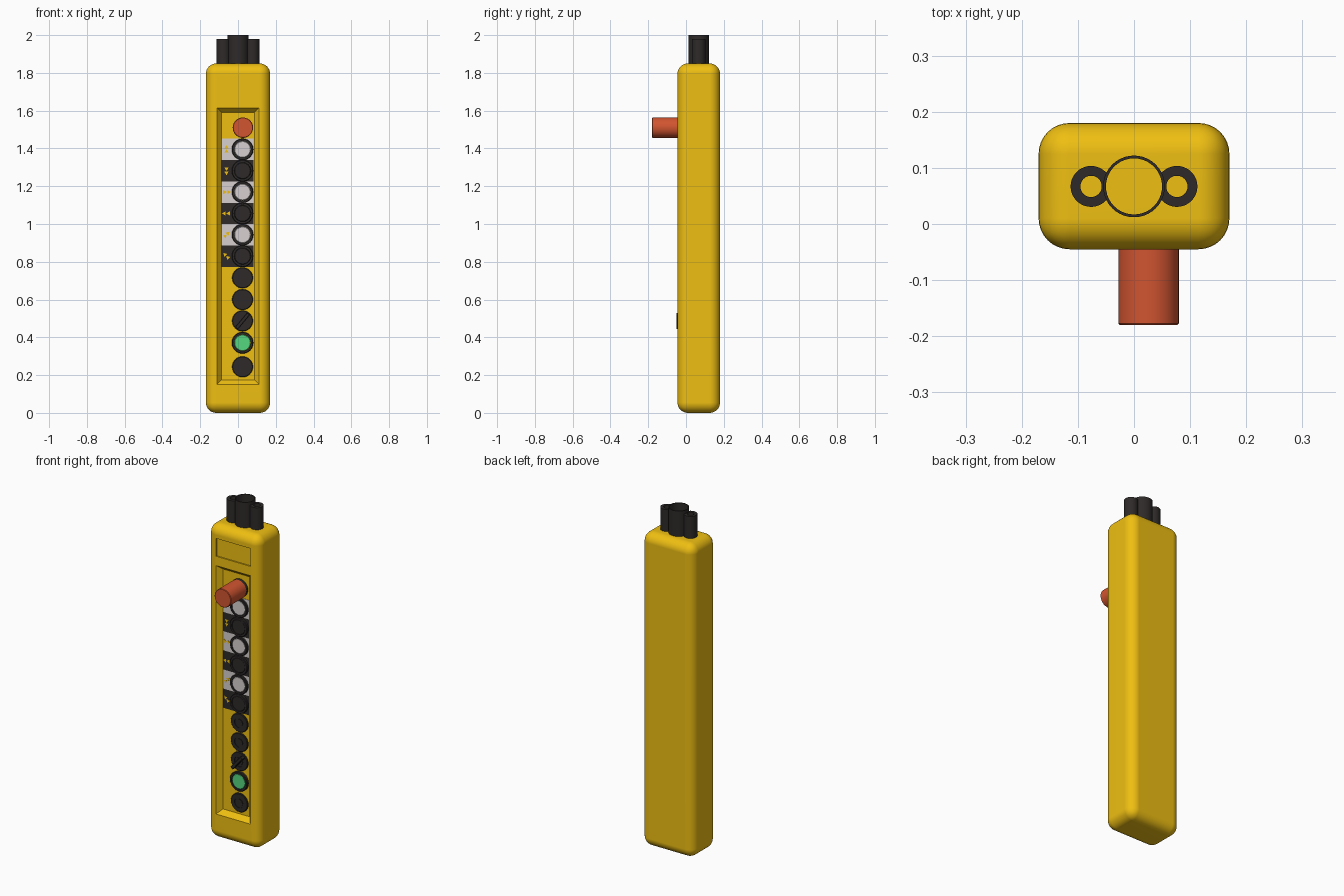
import bpy, bmesh, math
from mathutils import Matrix, Vector

if "Cube" in bpy.data.objects:
    bpy.data.objects.remove(bpy.data.objects["Cube"])


def material(name, rgb):
    m = bpy.data.materials.new(name)
    m.diffuse_color = (*rgb, 1)
    m.use_nodes = True
    m.node_tree.nodes["Principled BSDF"].inputs["Base Color"].default_value = m.diffuse_color
    return m


YELLOW = material("yellow", (0.86, 0.52, 0.006))
BLACK = material("black", (0.027, 0.023, 0.022))
WHITE = material("white", (0.68, 0.63, 0.63))
RED = material("red", (0.64, 0.09, 0.03))
GREEN = material("green", (0.09, 0.67, 0.21))


def finish(name, bm, mat=None, smooth=True):
    bmesh.ops.remove_doubles(bm, verts=bm.verts, dist=1e-6)
    bmesh.ops.recalc_face_normals(bm, faces=bm.faces)
    me = bpy.data.meshes.new(name)
    bm.to_mesh(me)
    bm.free()
    ob = bpy.data.objects.new(name, me)
    bpy.context.collection.objects.link(ob)
    if mat:
        me.materials.append(mat)
    if smooth:
        smooth_edges(ob)
    return ob


def smooth_edges(ob):
    bpy.ops.object.select_all(action='DESELECT')
    ob.select_set(True)
    bpy.context.view_layer.objects.active = ob
    bpy.ops.object.shade_smooth_by_angle(angle=math.radians(35))


def lathe(name, profile, mat, origin, axis='Y', closed=False, n=40):
    """Revolve (radius, height) points around an axis; heights are absolute."""
    bm = bmesh.new()
    rings = []
    for r, h in profile:
        ring = []
        for i in range(n):
            a = 2 * math.pi * i / n
            u, v = origin[0] + r * math.cos(a), origin[1] + r * math.sin(a)
            ring.append(bm.verts.new((u, h, v) if axis == 'Y' else (u, v, h)))
        rings.append(ring)
    pairs = list(zip(rings, rings[1:]))
    if closed:
        pairs.append((rings[-1], rings[0]))
    for a, b in pairs:
        for i in range(n):
            j = (i + 1) % n
            bm.faces.new((a[i], a[j], b[j], b[i]))
    return finish(name, bm, mat)


def box(name, lo, hi, mat=None, bevel=0, segments=1, turn=0):
    lo, hi = Vector(lo), Vector(hi)
    bm = bmesh.new()
    rot = Matrix.Rotation(turn, 4, 'Y')
    bmesh.ops.create_cube(bm, size=1, matrix=Matrix.Translation((lo + hi) / 2) @ rot
                          @ Matrix.Diagonal((*(hi - lo), 1)))
    if bevel:
        bmesh.ops.bevel(bm, geom=bm.edges[:], offset=bevel, segments=segments,
                        profile=0.5, affect='EDGES')
    return finish(name, bm, mat)


def cut(ob, cutter):
    mod = ob.modifiers.new("cut", 'BOOLEAN')
    mod.operation, mod.solver, mod.object = 'DIFFERENCE', 'EXACT', cutter
    bpy.context.view_layer.objects.active = ob
    bpy.ops.object.modifier_apply(modifier=mod.name)
    bpy.data.objects.remove(cutter)


FRONT, FLOOR = -0.045, -0.015

# Housing with a sloped control recess and a shallow label recess
body = box("housing", (-0.17, FRONT, 0), (0.17, 0.18, 1.85), YELLOW, 0.055, 8)
bm = bmesh.new()
loops = []
for y, g in ((FRONT - 0.012, 0.035), (FLOOR, 0)):
    x, z0, z1 = 0.087 + g, 0.175 - g, 1.59 + g
    loops.append([bm.verts.new(p) for p in
                  ((-x, y, z0), (x, y, z0), (x, y, z1), (-x, y, z1))])
for l in loops:
    bm.faces.new(l)
for i in range(4):
    j = (i + 1) % 4
    bm.faces.new((loops[0][i], loops[0][j], loops[1][j], loops[1][i]))
cut(body, finish("recess_cutter", bm, smooth=False))
cut(body, box("label_cutter", (-0.112, -0.1, 1.67), (0.112, FRONT + 0.007, 1.775)))
smooth_edges(body)
wn = body.modifiers.new("weighted_normals", 'WEIGHTED_NORMAL')
wn.keep_sharp = True


# Open cable sleeves on top
def sleeve(name, x, ro, ri, top):
    return lathe(name, [(ro, 1.84), (ro, top), (ri, top), (ri, 1.84)], BLACK,
                 (x, 0.067), 'Z', True)


sleeve("main_cable_sleeve", 0, 0.055, 0.05, 2.0)
for side, x in (("left", -0.0765), ("right", 0.0765)):
    tube = sleeve(side + "_cable_sleeve", x, 0.0365, 0.019, 1.98)
    cut(tube, lathe("bore_cutter", [(0, 1.8), (0.052, 1.8), (0.052, 2.1), (0, 2.1)],
                    None, (0, 0.067), 'Z'))
    smooth_edges(tube)

BX = 0.024


# Push button: raised collar with an inset coloured cap
def push_button(name, z, cap):
    lathe(name + "_collar", [(0.057, FLOOR + 0.002), (0.057, -0.028), (0.054, -0.031),
                             (0.044, -0.031), (0.044, FLOOR + 0.002)],
          BLACK, (BX, z), closed=True)
    lathe(name + "_cap", [(0.0435, FLOOR), (0.0435, -0.026), (0.041, -0.029), (0, -0.029)],
          cap, (BX, z))


# Emergency stop
lathe("stop_collar", [(0.052, FLOOR + 0.002), (0.052, -0.04), (0, -0.04)], BLACK, (BX, 1.51))
lathe("stop_button", [(0, -0.036), (0.054, -0.036), (0.054, -0.177), (0.051, -0.18), (0, -0.18)],
      RED, (BX + 0.002, 1.51))


# Direction arrows on the plates
def arrow(name, x, z, angle, size):
    bm = bmesh.new()
    vs = []
    for k in range(3):
        a = angle + k * 2 * math.pi / 3
        vs.append(bm.verts.new((x + size * math.cos(a), FLOOR - 0.0035, z + size * math.sin(a))))
    face = bm.faces.new(vs)
    ext = bmesh.ops.extrude_face_region(bm, geom=[face])
    bmesh.ops.translate(bm, vec=(0, 0.002, 0),
                        verts=[v for v in ext["geom"] if isinstance(v, bmesh.types.BMVert)])
    finish(name, bm, YELLOW, False)


# Six plates, each with a button and a pair of arrows
STEP = 0.113
for i, deg in enumerate((90, -90, 0, 180, 45, 135)):
    z = 1.395 - i * STEP
    light = i % 2 == 0
    box(f"plate_{i + 1}", (-0.087, FLOOR - 0.0025, z - STEP / 2),
        (0.083, FLOOR + 0.002, z + STEP / 2), WHITE if light else BLACK)
    push_button(f"direction_button_{i + 1}", z, WHITE if light else BLACK)
    a = math.radians(deg)
    for s in (-1, 1):
        arrow(f"arrow_{i + 1}_{'front' if s > 0 else 'rear'}", -0.061 + s * 0.011 * math.cos(a),
              z + s * 0.011 * math.sin(a), a, 0.013)

# Low black buttons with a raised centre
for name, z in (("upper_plug", 0.715), ("lower_plug", 0.60), ("selector_base", 0.487),
                ("bottom_plug", 0.244)):
    lathe(name, [(0.055, FLOOR + 0.002), (0.055, -0.021), (0.052, -0.024), (0.03, -0.024),
                 (0.03, -0.021), (0.022, -0.021), (0.022, -0.025), (0, -0.025)],
          BLACK, (BX, z))

# Selector handle and start button
box("selector_handle", (BX - 0.009, -0.05, 0.437), (BX + 0.009, -0.018, 0.537),
    BLACK, 0.002, 1, math.radians(40))
push_button("start_button", 0.371, GREEN)
